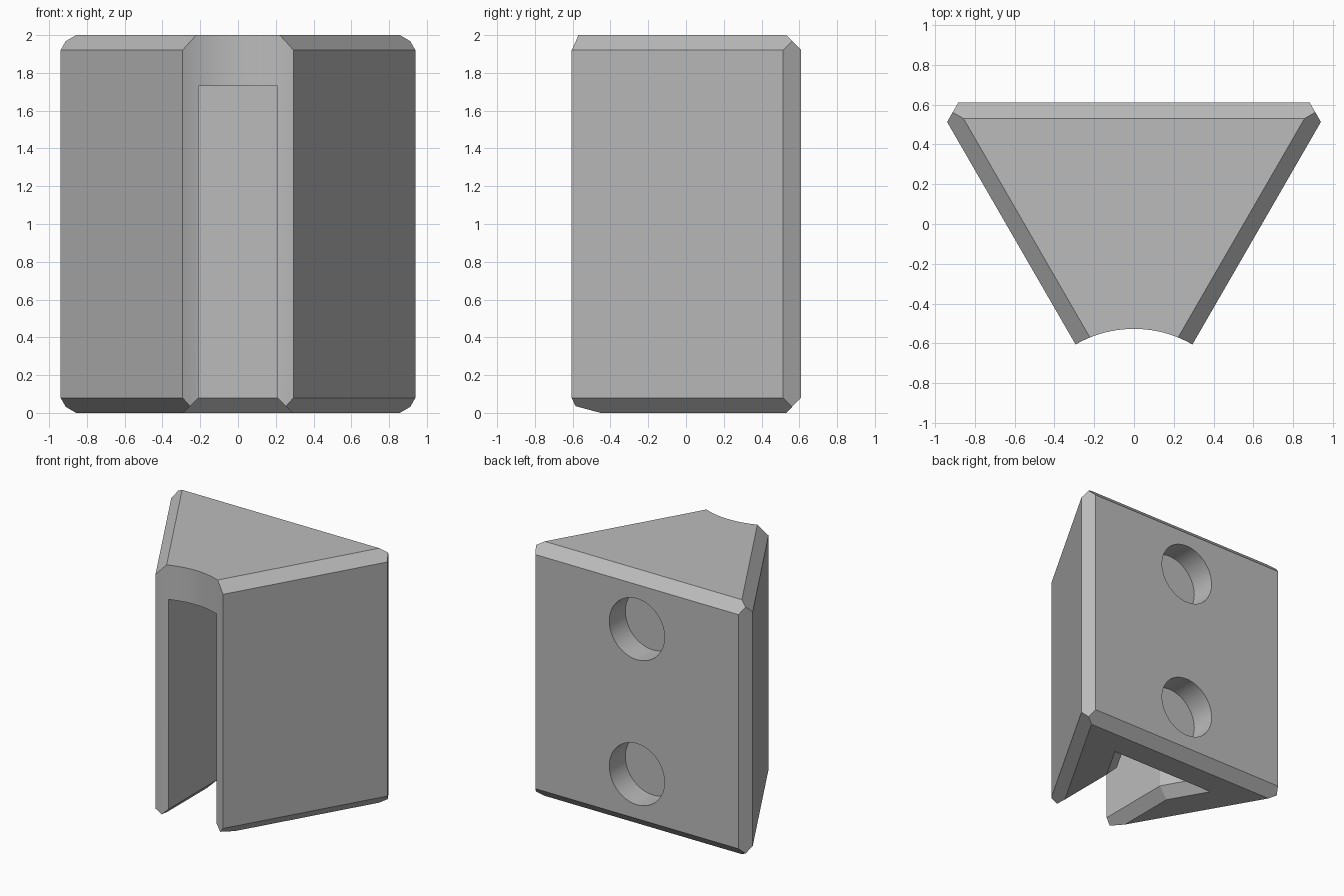
import bpy, bmesh, math
from mathutils import Vector, Matrix

cube = bpy.data.objects.get("Cube")
if cube:
    bpy.data.objects.remove(cube, do_unlink=True)

CHAMFER = 0.08
BACK = 0.61          # y of the back face
SIDE = 0.557         # distance of the slanted sides from the centre line
APEX_Y = -2 * SIDE   # where the two slanted sides would meet
COS30 = math.cos(math.radians(30))

grey = bpy.data.materials.new("plain_grey")
grey.use_nodes = True
colour = (0.5, 0.5, 0.5, 1)
grey.diffuse_color = colour
grey.node_tree.nodes["Principled BSDF"].inputs["Base Color"].default_value = colour


def make_object(name, bm):
    bmesh.ops.recalc_face_normals(bm, faces=bm.faces)
    mesh = bpy.data.meshes.new(name)
    bm.to_mesh(mesh)
    bm.free()
    mesh.materials.append(grey)
    obj = bpy.data.objects.new(name, mesh)
    bpy.context.collection.objects.link(obj)
    return obj


def trim(bm, normal, distance):
    """Cut away everything beyond a plane and cap the cut."""
    n = Vector(normal).normalized()
    geom = bm.verts[:] + bm.edges[:] + bm.faces[:]
    cut = bmesh.ops.bisect_plane(bm, geom=geom, dist=1e-5, plane_co=n * distance,
                                 plane_no=n, clear_outer=True)
    edges = [e for e in cut["geom_cut"] if isinstance(e, bmesh.types.BMEdge)]
    bmesh.ops.holes_fill(bm, edges=edges, sides=0)


def cylinder(name, radius, depth, matrix, segments):
    bm = bmesh.new()
    bmesh.ops.create_cone(bm, cap_ends=True, segments=segments, radius1=radius,
                          radius2=radius, depth=depth, matrix=matrix)
    return make_object(name, bm)


# Wedge block: a box trimmed to slanted sides, then chamfered
bm = bmesh.new()
bmesh.ops.create_cube(bm, size=2, matrix=Matrix.Translation((0, BACK - 1, 1)))
for v in bm.verts:
    v.co.x *= 1.2
sides = [((s * COS30, -0.5, 0), SIDE) for s in (-1, 1)]
for n, d in sides:
    trim(bm, n, d)
for s in (-1, 1):
    trim(bm, (s * COS30, 0.5, 0), 1.07)
for n, d in sides + [((0, 1, 0), BACK)]:
    n = Vector(n)
    up = Vector((0, 0, 1))
    trim(bm, n + up, (d + 2 - CHAMFER) / math.sqrt(2))
    trim(bm, n - up, (d - CHAMFER) / math.sqrt(2))
block = make_object("wedge_block", bm)


def pocket_ring(bm, z, grow):
    """Slot outline that flares out behind the neck, enlarged by grow."""
    neck, back, slant = 0.21 + grow, 0.25 + grow, 0.156 + grow
    half = [(neck, -1.2),
            (neck, 2 * (neck * COS30 - slant)),
            ((slant + back / 2) / COS30, back)]
    outline = half + [(-x, y) for x, y in reversed(half)]
    return [bm.verts.new((x, y, z)) for x, y in outline]


# Pocket, open at the front and below, with a flared lower rim
bm = bmesh.new()
rings = [pocket_ring(bm, -0.04, CHAMFER + 0.04),
         pocket_ring(bm, CHAMFER, 0),
         pocket_ring(bm, 1.73, 0)]
for low, high in zip(rings, rings[1:]):
    for i in range(len(low)):
        j = (i + 1) % len(low)
        bm.faces.new((low[i], low[j], high[j], high[i]))
bm.faces.new(rings[0])
bm.faces.new(rings[-1])
cutters = [make_object("pocket_cutter", bm)]

# Concave front
cutters.append(cylinder("front_arc_cutter", 0.587, 3,
                        Matrix.Translation((0, APEX_Y, 1)), 128))

# Two blind round holes in the back
for z in (0.43, 1.57):
    place = Matrix.Translation((0, BACK, z)) @ Matrix.Rotation(math.pi / 2, 4, "X")
    cutters.append(cylinder("back_hole_cutter", 0.24, 0.4, place, 64))

for cutter in cutters:
    cutter.hide_render = True
    mod = block.modifiers.new(cutter.name, "BOOLEAN")
    mod.operation = "DIFFERENCE"
    mod.solver = "EXACT"
    mod.object = cutter

# Bake the cuts and drop the helpers
bpy.context.view_layer.update()
graph = bpy.context.evaluated_depsgraph_get()
mesh = bpy.data.meshes.new_from_object(block.evaluated_get(graph))
block.modifiers.clear()
block.data = mesh
mesh.materials.clear()
mesh.materials.append(grey)
for poly in mesh.polygons:
    poly.material_index = 0
for cutter in cutters:
    bpy.data.objects.remove(cutter, do_unlink=True)

bpy.ops.object.select_all(action="DESELECT")
block.select_set(True)
bpy.context.view_layer.objects.active = block
bpy.ops.object.shade_smooth_by_angle(angle=math.radians(20))
